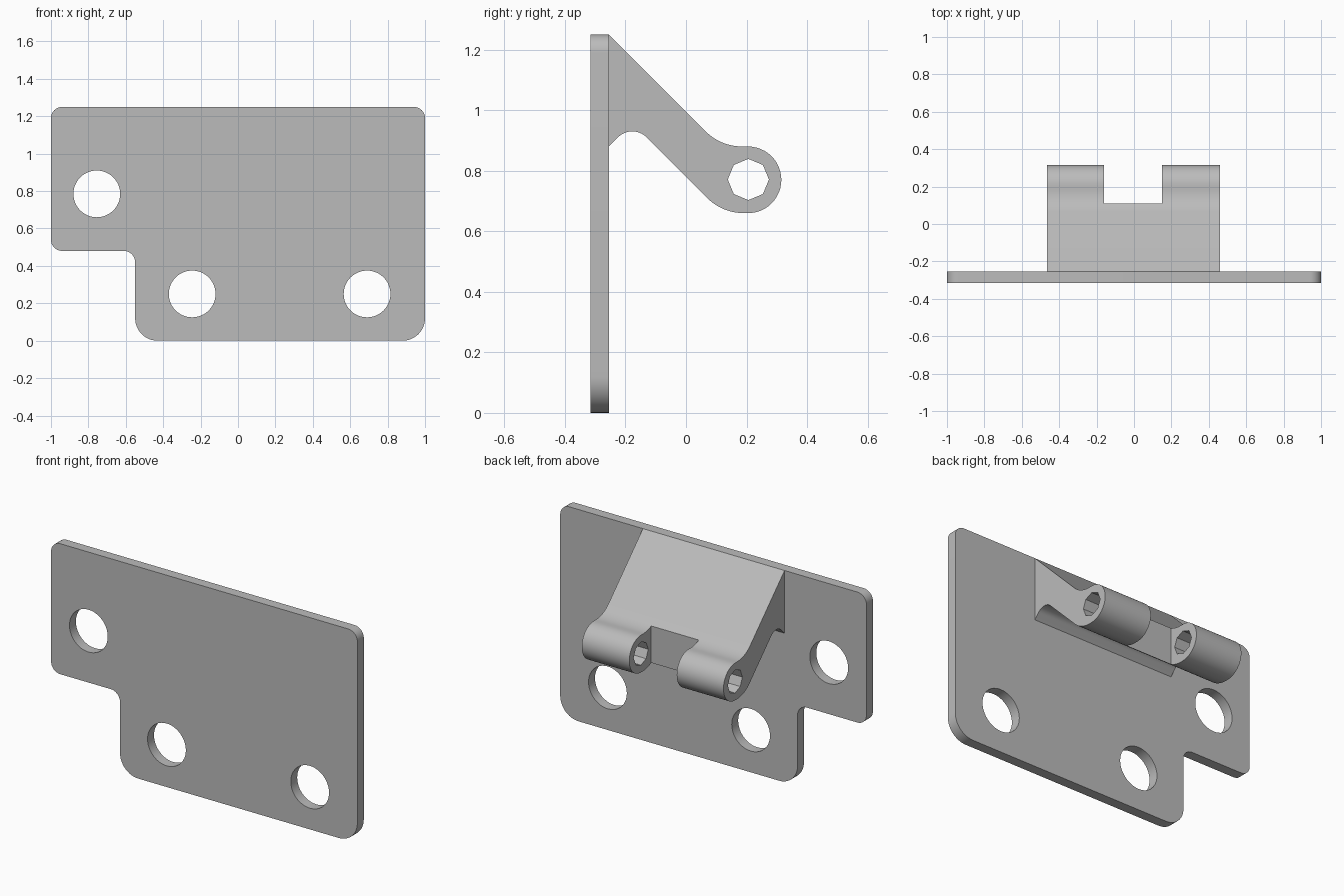
import bpy, bmesh, math
from mathutils import Vector

cube = bpy.data.objects.get("Cube")
if cube:
    bpy.data.objects.remove(cube, do_unlink=True)

steel = bpy.data.materials.new("grey steel")
steel.use_nodes = True
colour = (0.5, 0.5, 0.5, 1)
steel.diffuse_color = colour
steel.node_tree.nodes["Principled BSDF"].inputs["Base Color"].default_value = colour


def rounded(corners, steps=12):
    """Outline through (a, b, radius) corners, each filleted with an arc."""
    points = []
    for i, (a, b, r) in enumerate(corners):
        p = Vector((a, b))
        if r == 0:
            points.append(p)
            continue
        u = (Vector(corners[i - 1][:2]) - p).normalized()
        v = (Vector(corners[(i + 1) % len(corners)][:2]) - p).normalized()
        half = u.angle(v) / 2
        centre = p + (u + v).normalized() * r / math.sin(half)
        start = p + u * r / math.tan(half) - centre
        end = p + v * r / math.tan(half) - centre
        sweep = math.atan2(start.x * end.y - start.y * end.x, start.dot(end))
        for k in range(steps + 1):
            t = sweep * k / steps
            c, s = math.cos(t), math.sin(t)
            q = centre + Vector((start.x * c - start.y * s, start.x * s + start.y * c))
            points.append(q)
    return points


def extrude(name, outline, place, depth):
    """Solid from a flat outline; place maps outline points into space."""
    bm = bmesh.new()
    face = bm.faces.new([bm.verts.new(place(p)) for p in outline])
    moved = bmesh.ops.extrude_face_region(bm, geom=[face])["geom"]
    bmesh.ops.translate(bm, vec=depth, verts=[g for g in moved if isinstance(g, bmesh.types.BMVert)])
    bmesh.ops.remove_doubles(bm, verts=bm.verts, dist=1e-5)
    bmesh.ops.recalc_face_normals(bm, faces=bm.faces)
    mesh = bpy.data.meshes.new(name)
    bm.to_mesh(mesh)
    bm.free()
    mesh.materials.append(steel)
    obj = bpy.data.objects.new(name, mesh)
    bpy.context.collection.objects.link(obj)
    return obj


def cut(target, cutter):
    cutter.hide_render = True
    mod = target.modifiers.new("cut", "BOOLEAN")
    mod.operation, mod.solver, mod.object = "DIFFERENCE", "EXACT", cutter
    bpy.ops.object.select_all(action="DESELECT")
    bpy.context.view_layer.objects.active = target
    target.select_set(True)
    bpy.ops.object.modifier_apply(modifier=mod.name)
    bpy.data.objects.remove(cutter, do_unlink=True)


def drill(target, centre, radius, sides, rotation):
    bpy.ops.mesh.primitive_cylinder_add(vertices=sides, radius=radius, depth=2,
                                        location=centre, rotation=rotation)
    cut(target, bpy.context.object)


# Mounting plate with a stepped lower corner
plate = extrude("mounting_plate", rounded([
    (-1, 1.25, 0.06), (1, 1.25, 0.06), (1, 0, 0.12), (-0.55, 0, 0.12),
    (-0.55, 0.48, 0.06), (-1, 0.48, 0.06)]),
    lambda p: (p.x, -0.315, p.y), (0, 0.06, 0))

# Screw holes
for x, z in ((-0.755, 0.785), (-0.245, 0.25), (0.69, 0.25)):
    drill(plate, (x, 0, z), 0.125, 48, (math.pi / 2, 0, 0))

# Sloping arm ending in a round knuckle
arm = extrude("hinge_arm", rounded([
    (-0.255, 1.25, 0), (0.115, 0.88, 0.17), (0.315, 0.88, 0.11),
    (0.315, 0.66, 0.11), (0.12, 0.66, 0.17), (-0.1775, 0.9575, 0.066),
    (-0.255, 0.88, 0)]),
    lambda p: (-0.465, p.x, p.y), (0.925, 0, 0))

# Notch that splits the knuckle in two
bpy.ops.mesh.primitive_cube_add(size=1, location=(-0.005, 0.36, 0.77))
bpy.context.object.scale = (0.31, 0.5, 0.6)
bpy.context.view_layer.update()
cut(arm, bpy.context.object)

# Eight-sided pin hole
drill(arm, (0, 0.206, 0.771), 0.068, 8, (0, math.pi / 2, 0))

# Smooth fillets, crisp edges
for part in (plate, arm):
    bpy.ops.object.select_all(action="DESELECT")
    part.select_set(True)
    bpy.context.view_layer.objects.active = part
    bpy.ops.object.shade_smooth_by_angle(angle=math.radians(30))
